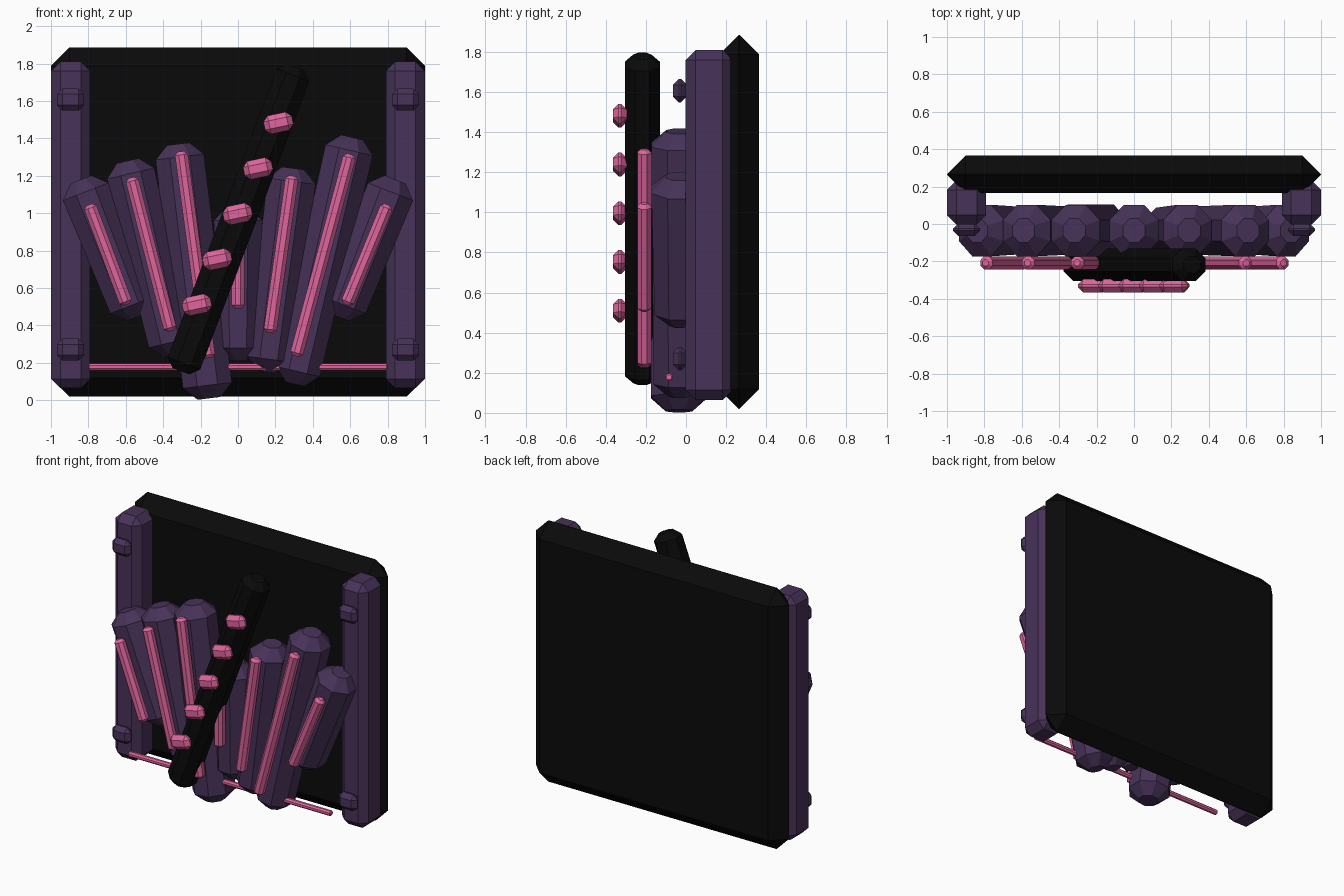
import bpy, bmesh, math
from mathutils import Vector

if "Cube" in bpy.data.objects:
    bpy.data.objects.remove(bpy.data.objects["Cube"])


def material(name, rgb):
    m = bpy.data.materials.new(name)
    m.diffuse_color = (*rgb, 1)
    m.use_nodes = True
    m.node_tree.nodes["Principled BSDF"].inputs["Base Color"].default_value = m.diffuse_color
    return m


BLACK = material("black", (0.003, 0.003, 0.003))
PURPLE = material("dark purple", (0.063, 0.032, 0.098))
PINK = material("pink", (0.74, 0.13, 0.34))


def finish(name, bm, mat):
    bmesh.ops.recalc_face_normals(bm, faces=bm.faces)
    me = bpy.data.meshes.new(name)
    bm.to_mesh(me)
    bm.free()
    me.materials.append(mat)
    ob = bpy.data.objects.new(name, me)
    bpy.context.collection.objects.link(ob)
    return ob


def block(name, centre, size, bevel, mat, tilt=0):
    """Chamfered box, tilted about the depth axis."""
    bm = bmesh.new()
    bmesh.ops.create_cube(bm, size=1)
    bmesh.ops.scale(bm, vec=size, verts=bm.verts)
    bmesh.ops.bevel(bm, geom=bm.edges[:], offset=bevel, segments=1,
                    affect='EDGES', clamp_overlap=True)
    ob = finish(name, bm, mat)
    ob.location = centre
    ob.rotation_euler.y = math.radians(tilt)
    return ob


def rod(name, low, high, y, r_low, r_high, chamfer, mat, depth=1.0, sides=8):
    """Chamfer-ended prism between two (x, z) points, flats facing front."""
    a, b = Vector((low[0], y, low[1])), Vector((high[0], y, high[1]))
    axis = (b - a).normalized()
    front = Vector((0, 1, 0))
    side = front.cross(axis)
    length = (b - a).length
    k = 1 / math.cos(math.pi / sides)
    bm = bmesh.new()
    rings = []
    for t, r in ((0, r_low - chamfer), (chamfer, r_low),
                 (length - chamfer, r_high), (length, r_high - chamfer)):
        ring = []
        for i in range(sides):
            ang = 2 * math.pi * (i + 0.5) / sides
            p = a + axis * t + r * k * (side * math.cos(ang)
                                        + front * math.sin(ang) * depth)
            ring.append(bm.verts.new(p))
        rings.append(ring)
    for lo, hi in zip(rings, rings[1:]):
        for i in range(sides):
            j = (i + 1) % sides
            bm.faces.new((lo[i], lo[j], hi[j], hi[i]))
    bm.faces.new(rings[0])
    bm.faces.new(rings[-1])
    return finish(name, bm, mat)


# Back panel with a pointed rim
block("back_panel", (0, 0.265, 0.953), (2, 0.2, 1.865), 0.098, BLACK)

# Side posts and their studs
for s, label in ((-1, "left"), (1, "right")):
    block(label + "_post", (s * 0.895, 0.115, 0.937), (0.21, 0.235, 1.745), 0.05, PURPLE)
    for z, level in ((0.27, "lower"), (1.607, "upper")):
        block(f"{label}_{level}_stud", (s * 0.895, -0.03, z), (0.145, 0.07, 0.118), 0.03, PURPLE)

# Fanned columns: low end, high end, low radius, then stripe low and high ends
columns = [
    ((-0.55, 0.44), (-0.84, 1.18), 0.115, (-0.595, 0.51), (-0.795, 1.045)),
    ((-0.345, 0.24), (-0.59, 1.28), 0.12, (-0.36, 0.37), (-0.57, 1.19)),
    ((-0.155, 0.01), (-0.32, 1.37), 0.132, (-0.155, 0.225), (-0.305, 1.33)),
    ((0, 0.21), (0, 1.03), 0.11, (0, 0.49), (0, 0.9)),
    ((0.155, 0.15), (0.295, 1.24), 0.115, (0.17, 0.36), (0.29, 1.2)),
    ((0.305, 0.085), (0.61, 1.405), 0.12, (0.31, 0.235), (0.6, 1.315)),
    ((0.55, 0.44), (0.84, 1.18), 0.115, (0.58, 0.51), (0.8, 1.045)),
]
for n, (low, high, r, s_low, s_high) in enumerate(columns, 1):
    rod(f"column_{n}", low, high, -0.035, r, 0.13, 0.07, PURPLE, depth=1.06)
    rod(f"column_stripe_{n}", s_low, s_high, -0.208, 0.035, 0.035, 0.018, PINK)

# Slanted bar across the front, with its beads
rod("slanted_bar", (-0.305, 0.155), (0.31, 1.78), -0.218, 0.093, 0.093, 0.045, BLACK, depth=0.94)
for i in range(5):
    block(f"bar_bead_{i + 1}", (-0.22 + 0.109 * i, -0.33, 0.51 + 0.243 * i),
          (0.155, 0.07, 0.1), 0.028, PINK, tilt=-12)

# Thin cross rod near the base
rod("cross_rod", (-0.8, 0.178), (0.8, 0.178), -0.085, 0.018, 0.018, 0.006, PINK)
